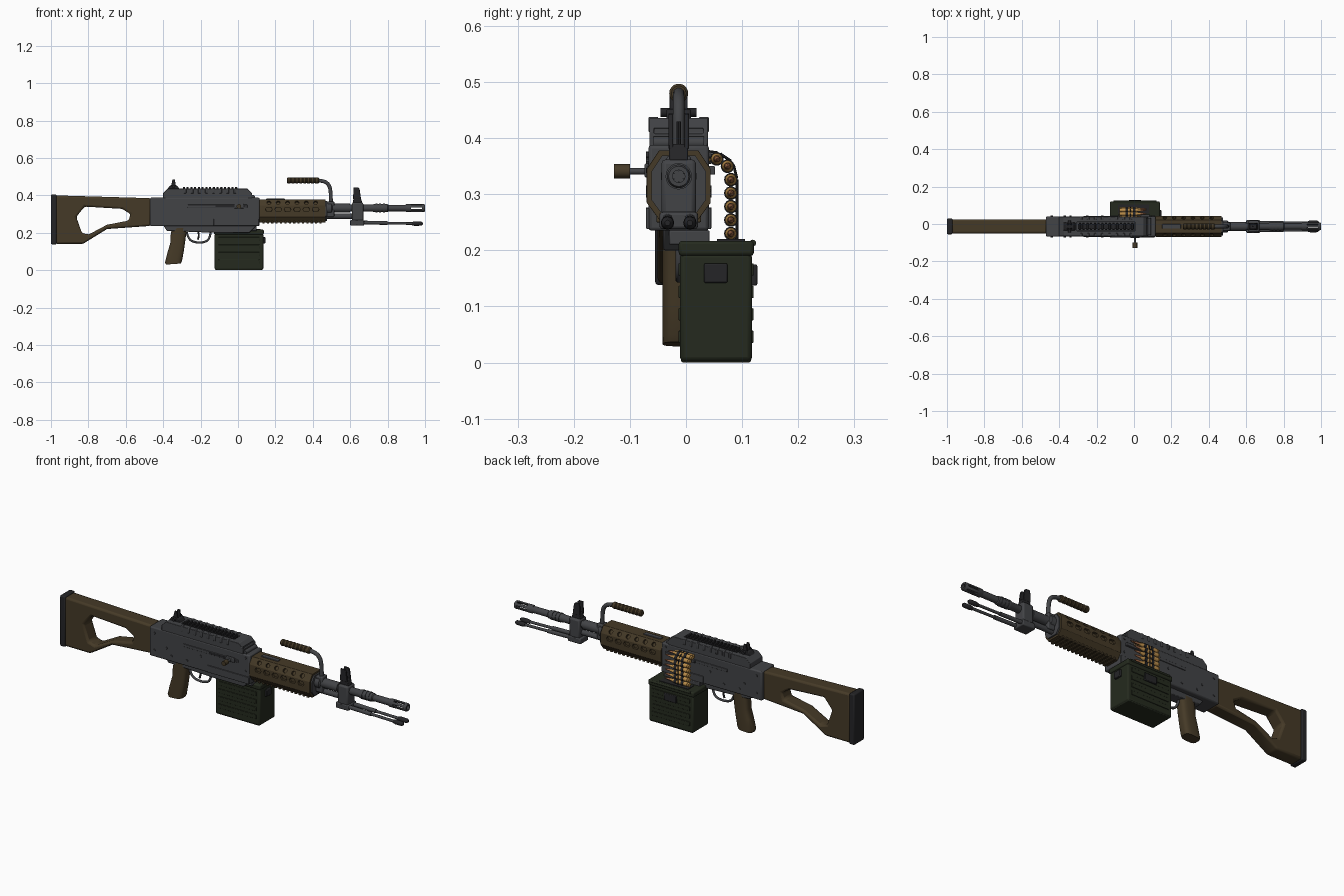
import bpy, bmesh, math
from mathutils import Vector, Matrix

if "Cube" in bpy.data.objects:
    bpy.data.objects.remove(bpy.data.objects["Cube"])

YC = -0.013  # gun centre line


def material(name, r, g, b):
    m = bpy.data.materials.new(name)
    m.diffuse_color = (r, g, b, 1)
    m.use_nodes = True
    m.node_tree.nodes["Principled BSDF"].inputs["Base Color"].default_value = m.diffuse_color
    return m


METAL = material("gunmetal", .055, .057, .062)
BLACK = material("black", .018, .018, .02)
BROWN = material("brown", .06, .042, .02)
GREEN = material("green", .018, .023, .013)
BRASS = material("brass", .5, .27, .07)
COPPER = material("copper", .32, .13, .06)


def finish(name, bm, mat, bevel=0):
    bmesh.ops.recalc_face_normals(bm, faces=bm.faces)
    me = bpy.data.meshes.new(name)
    bm.to_mesh(me)
    bm.free()
    ob = bpy.data.objects.new(name, me)
    bpy.context.collection.objects.link(ob)
    me.materials.append(mat)
    if bevel:
        b = ob.modifiers.new("bevel", 'BEVEL')
        b.width, b.segments, b.limit_method = bevel, 2, 'ANGLE'
    return ob


def loft(name, rings, mat, bevel=0):
    """Closed skin through equal-length rings of points."""
    bm = bmesh.new()
    vs = [[bm.verts.new(p) for p in r] for r in rings]
    for a, b in zip(vs, vs[1:]):
        for i in range(len(a)):
            j = (i + 1) % len(a)
            bm.faces.new((a[i], a[j], b[j], b[i]))
    bm.faces.new(vs[0])
    bm.faces.new(vs[-1])
    return finish(name, bm, mat, bevel)


def side(name, pts, y0, y1, mat, bevel=0):  # xz profile extruded along y
    return loft(name, [[(x, y, z) for x, z in pts] for y in (y0, y1)], mat, bevel)


def box(name, x0, x1, y0, y1, z0, z1, mat, bevel=0):
    return side(name, [(x0, z0), (x1, z0), (x1, z1), (x0, z1)], y0, y1, mat, bevel)


def lathe(name, prof, y, z, mat, n=20):  # (x, r) profile turned about x
    ang = [2 * math.pi * i / n for i in range(n)]
    return loft(name, [[(x, y + r * math.cos(a), z + r * math.sin(a)) for a in ang]
                       for x, r in prof], mat)


def rod(name, p, q, r, mat, n=14):
    p, q = Vector(p), Vector(q)
    bm = bmesh.new()
    rot = (q - p).to_track_quat('Z', 'Y').to_matrix().to_4x4()
    bmesh.ops.create_cone(bm, cap_ends=True, segments=n, radius1=r, radius2=r,
                          depth=(q - p).length, matrix=Matrix.Translation((p + q) / 2) @ rot)
    return finish(name, bm, mat)


def tube(name, pts, r, mat):
    cu = bpy.data.curves.new(name, 'CURVE')
    cu.dimensions, cu.bevel_depth, cu.bevel_resolution = '3D', r, 3
    cu.use_fill_caps = True
    sp = cu.splines.new('NURBS')
    sp.points.add(len(pts) - 1)
    for s, p in zip(sp.points, pts):
        s.co = (*p, 1)
    sp.use_endpoint_u, sp.order_u, sp.resolution_u = True, 3, 6
    ob = bpy.data.objects.new(name, cu)
    bpy.context.collection.objects.link(ob)
    cu.materials.append(mat)


def cut(ob, cutter):
    m = ob.modifiers.new("cut", 'BOOLEAN')
    m.operation, m.solver, m.object = 'DIFFERENCE', 'EXACT', cutter
    bpy.context.view_layer.objects.active = ob
    bpy.ops.object.modifier_apply(modifier=m.name)
    bpy.data.objects.remove(cutter)


def add_bevel(ob, w):
    b = ob.modifiers.new("bevel", 'BEVEL')
    b.width, b.segments, b.limit_method = w, 2, 'ANGLE'


# Stock with thumb opening, and butt pad
stock = side("stock", [(-.975, .14), (-.83, .14), (-.70, .22), (-.465, .237), (-.465, .385), (-.975, .40)],
             YC - .038, YC + .038, BROWN)
cut(stock, side("cutter", [(-.82, .34), (-.62, .328), (-.575, .30), (-.585, .265), (-.70, .243),
                           (-.80, .19), (-.835, .20), (-.865, .285)], -.2, .2, BROWN))
add_bevel(stock, .01)
box("butt_pad", -1, -.97, YC - .042, YC + .042, .138, .405, BLACK, .006)

# Receiver, lower housing and feed block
box("receiver", -.47, .115, YC - .054, YC + .054, .235, .388, METAL, .006)
side("lower_housing", [(-.38, .21), (-.12, .20), (.06, .20), (.10, .24), (-.40, .24)], YC - .028, YC + .028, METAL, .004)
box("box_mount", -.11, .10, -.03, .042, .21, .236, METAL, .003)
box("feed_tray", -.085, .085, .03, .052, .335, .35, METAL, .002)
for s in (-1, 1):
    y = YC + s * .054
    box("side_ridge", -.27, .05, y - .003, y + .003, .335, .35, METAL, .002)
    box("lower_ridge", -.13, .112, y - .004, y + .004, .238, .275, METAL, .002)
    for x, z in [(-.44, .36), (-.44, .27), (-.37, .30), (-.34, .265), (-.25, .265), (-.17, .31), (.09, .37), (.09, .30)]:
        rod("rivet", (x, y - .004, z), (x, y + .004, z), .006, METAL, 10)
box("handle_slot", -.12, .04, -.071, -.066, .338, .347, BLACK)
box("side_plate", -.02, .03, -.074, -.066, .33, .355, METAL, .003)

# Charging handle
rod("charging_rod", (.005, -.06, .341), (.005, -.11, .341), .006, METAL)
rod("charging_knob", (.005, -.1, .341), (.005, -.128, .341), .0125, BROWN, 16)

# Top cover with rail and ribs
cover = side("top_cover", [(-.40, .385), (.075, .385), (.075, .412), (.05, .436), (-.375, .436), (-.40, .412)],
             YC - .052, YC + .052, METAL)
cut(cover, box("cutter", -.305, .005, YC - .024, YC + .024, .425, .46, METAL))
cut(cover, box("cutter", .064, .1, YC - .044, YC + .044, .408, .418, METAL))
add_bevel(cover, .006)
box("rail_base", -.30, 0, YC - .014, YC + .014, .42, .436, BLACK)
for i in range(15):
    x = -.295 + i * .02
    box("rail_tooth", x, x + .011, YC - .018, YC + .018, .434, .445, BLACK, .002)
for s in (-1, 1):
    for i in range(8):
        x = -.29 + i * .038
        box("cover_rib", x, x + .014, YC + s * .045 - .009, YC + s * .045 + .009, .41, .438, METAL, .003)
rod("cover_hinge", (.08, YC - .045, .392), (.08, YC + .045, .392), .011, METAL)

# Rear sight
side("rear_sight_base", [(-.38, .43), (-.31, .43), (-.325, .452), (-.365, .452)], YC - .022, YC + .022, BLACK, .003)
for s in (-1, 1):
    side("rear_sight_ear", [(-.358, .45), (-.332, .45), (-.338, .485), (-.350, .485)],
         YC + s * .012 - .004, YC + s * .012 + .004, BLACK, .001)
rod("rear_sight_knob", (-.345, YC - .032, .446), (-.345, YC + .032, .446), .008, BLACK)

# Pistol grip with slightly rounded section
rings = []
for x, z, hx in [(-.312, .225, .043), (-.32, .18, .042), (-.322, .15, .04), (-.333, .10, .044), (-.345, .045, .046), (-.345, .033, .04)]:
    rings.append([(x + hx * math.copysign(abs(math.cos(a)) ** .6, math.cos(a)),
                   YC + .029 * math.copysign(abs(math.sin(a)) ** .6, math.sin(a)), z + .1 * hx * math.cos(a))
                  for a in [2 * math.pi * (i + .5) / 20 for i in range(20)]])
loft("pistol_grip", rings, BROWN)

# Trigger and guard
tube("trigger_guard", [(-.275, YC, .205), (-.265, YC, .165), (-.23, YC, .148), (-.18, YC, .148), (-.15, YC, .168), (-.145, YC, .21)], .006, METAL)
tube("trigger", [(-.215, YC, .21), (-.205, YC, .185), (-.215, YC, .163)], .005, BLACK)

# Octagonal handguard with slots and lower ribs
octo = [(-.057, .285), (-.057, .345), (-.035, .378), (.035, .378), (.057, .345), (.057, .285), (.035, .255), (-.035, .255)]
guard = loft("handguard", [[(x, YC + y, z) for y, z in octo] for x in (.115, .467)], BROWN)
for s in (-1, 1):
    for i in range(6):
        x = .165 + i * .05
        # side slot, then a pocket in the sloping upper face
        slot = [(x - .018, .325), (x - .012, .314), (x + .012, .314), (x + .018, .325), (x + .012, .336), (x - .012, .336)]
        cut(guard, side("cutter", slot, *sorted((YC + s * .045, YC + s * .09)), BROWN))
        cut(guard, rod("cutter", (x, YC + s * .037, .355), (x, YC + s * .07, .377), .011, BROWN, 10))
add_bevel(guard, .003)
for i in range(14):
    x = .13 + i * .0235
    box("handguard_rib", x, x + .012, YC - .04, YC + .04, .25, .264, BROWN, .002)
box("handguard_top_strip", .15, .25, YC - .012, YC + .012, .375, .382, METAL, .002)
loft("handguard_cap", [[(x, YC + .85 * y, .317 + .85 * (z - .317)) for y, z in octo] for x in (.46, .475)], METAL)

# Barrel with slotted muzzle
BZ = .332
lathe("barrel", [(.45, .032), (.50, .032), (.505, .024), (.60, .024), (.60, .019), (.72, .019), (.725, .021), (.80, .021),
                 (.805, .017), (.905, .017)], YC, BZ, METAL, 24)
muzzle = lathe("muzzle", [(.895, .018), (.9, .021), (.993, .021), (1, .018), (1, .011), (.93, .011)], YC, BZ, METAL, 24)
for k in range(3):
    c = box("cutter", .925, .985, -.05, .05, -.004, .004, METAL)
    c.matrix_world = Matrix.Translation((0, YC, BZ)) @ Matrix.Rotation(k * math.pi / 3, 4, 'X')
    bpy.context.view_layer.update()
    cut(muzzle, c)
for x in (.735, .755, .775):
    lathe("barrel_ring", [(x, .0235), (x + .01, .0235)], YC, BZ, METAL)
lathe("gas_tube", [(.46, .014), (.65, .014)], YC, .288, METAL, 16)

# Gas block and front sight
box("barrel_bracket", .475, .515, YC - .022, YC + .022, .285, .368, METAL, .005)
box("gas_block", .61, .67, YC - .031, YC + .031, .262, .362, METAL, .008)
side("front_sight_base", [(.612, .36), (.665, .36), (.655, .39), (.62, .39)], YC - .017, YC + .017, BLACK, .003)
for s in (-1, 1):
    side("front_sight_ear", [(.615, .38), (.658, .38), (.65, .435), (.642, .443), (.618, .443)],
         YC + s * .014 - .004, YC + s * .014 + .004, BLACK, .002)
rod("front_sight_post", (.635, YC, .38), (.635, YC, .43), .004, BLACK, 8)

# Folded bipod
box("bipod_yoke", .60, .675, YC - .034, YC + .034, .238, .268, METAL, .005)
for s in (-1, 1):
    y = YC + s * .02
    rod("bipod_leg_upper", (.62, y, .256), (.80, y, .252), .010, METAL)
    rod("bipod_leg_lower", (.79, y, .252), (.95, y, .249), .007, METAL)
    lathe("bipod_foot", [(.93, .009), (.945, .012), (.98, .011), (.988, .005)], y, .249, BLACK, 12)
    rod("bipod_pivot", (.635, y - .014, .254), (.635, y + .014, .254), .012, METAL)

# Carry handle
tube("carry_arm", [(.41, YC, .48), (.45, YC, .48), (.485, YC, .462), (.497, YC, .42), (.497, YC, .35)], .0105, METAL)
prof = [(.263, .013), (.268, .017)]
for i in range(7):
    x = .278 + i * .021
    prof += [(x, .017), (x + .003, .0145), (x + .007, .0145), (x + .01, .017)]
lathe("carry_grip", prof + [(.428, .017), (.433, .013)], YC, .48, BROWN, 18)

# Ammunition box
box("ammo_box", -.125, .135, -.011, .118, .002, .195, GREEN, .008)
box("ammo_box_lid", -.128, .138, -.013, .121, .19, .217, GREEN, .006)
box("ammo_box_foot", -.12, .13, -.009, .116, 0, .02, GREEN, .004)
for z in (.035, .075, .115, .155):
    box("box_rib", -.105, .115, -.0135, .1205, z, z + .022, GREEN, .002)
rod("box_hinge", (-.11, .119, .213), (.12, .119, .213), .006, GREEN)
box("box_front_plate", .13, .146, .032, .074, .142, .177, BLACK, .003)
box("box_side_latch", -.03, .04, .115, .127, .137, .175, BLACK, .003)
box("box_mouth", -.085, .08, .055, .105, .214, .22, BLACK)

# Cartridge belt rising from the box into the feed tray
path = [(.035, .366), (.055, .363), (.074, .350), (.080, .326), (.080, .302), (.080, .278), (.080, .254), (.080, .230), (.080, .208)]
for y, z in path:
    lathe("cartridge_case", [(-.077, .0105), (-.072, .0105), (-.071, .009), (-.068, .009), (-.067, .0108),
                             (.012, .0102), (.024, .0068), (.034, .0066)], y, z, BRASS, 14)
    lathe("bullet_tip", [(.03, .006), (.045, .0055), (.058, .0038), (.068, .0008)], y, z, COPPER, 12)
    for x in (-.045, -.005):
        lathe("belt_link", [(x, .0122), (x + .014, .0122)], y, z, BLACK, 14)
for (y0, z0), (y1, z1) in zip(path, path[1:]):
    d = Vector((y1 - y0, z1 - z0)).normalized() * .011
    o = (-d.y, d.x)  # outward side of the belt
    rod("link_bridge", (-.018, y0 + o[0], z0 + o[1]), (-.018, y1 + o[0], z1 + o[1]), .0025, BLACK, 8)

# Smooth shading with sharp edges kept
bpy.ops.object.select_all(action='DESELECT')
for ob in bpy.context.scene.objects:
    if ob.type == 'MESH':
        ob.select_set(True)
        bpy.context.view_layer.objects.active = ob
bpy.ops.object.shade_smooth_by_angle(angle=math.radians(35))
